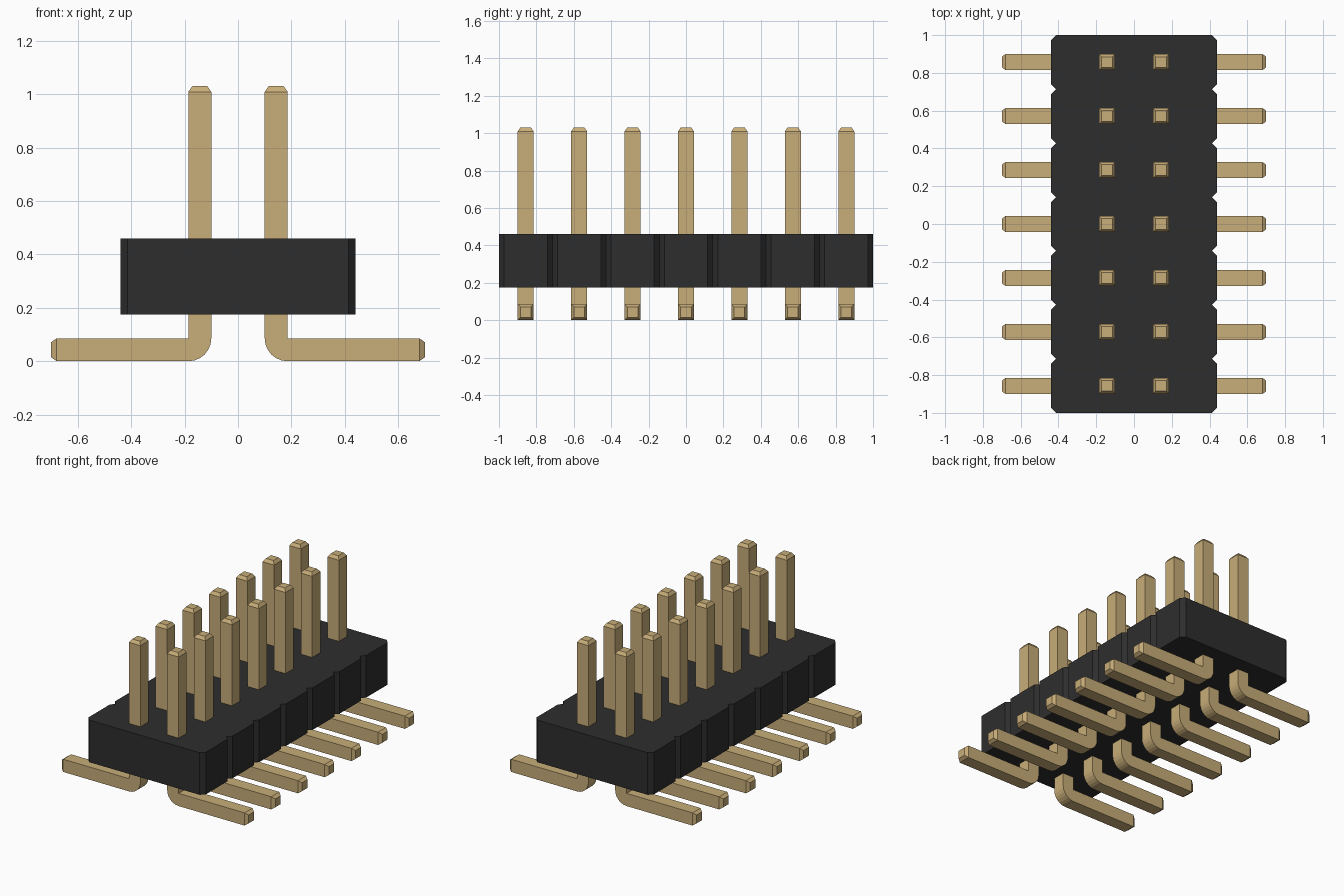
import bpy, bmesh, math
from mathutils import Vector

cube = bpy.data.objects.get("Cube")
if cube:
    bpy.data.objects.remove(cube)

ROWS = 7
PITCH = 2 / ROWS
PIN = 0.086          # square pin thickness
INNER, OUTER = 0.1, 0.70
TOP, TIP = 1.03, 0.021
BODY_X, NOTCH = 0.44, 0.027
BODY_Z0, BODY_Z1 = 0.175, 0.46


def material(name, rgb):
    m = bpy.data.materials.new(name)
    m.use_nodes = True
    m.diffuse_color = (*rgb, 1)
    m.node_tree.nodes["Principled BSDF"].inputs["Base Color"].default_value = (*rgb, 1)
    return m


def prism(outline, offset):
    """Closed outline swept along an offset into a solid."""
    bm = bmesh.new()
    face = bm.faces.new([bm.verts.new(p) for p in outline])
    out = bmesh.ops.extrude_face_region(bm, geom=[face])
    verts = [v for v in out["geom"] if isinstance(v, bmesh.types.BMVert)]
    bmesh.ops.translate(bm, verts=verts, vec=offset)
    bmesh.ops.recalc_face_normals(bm, faces=bm.faces)
    return bm


def add_object(name, mesh, mat, location=(0, 0, 0)):
    if not mesh.materials:
        mesh.materials.append(mat)
    obj = bpy.data.objects.new(name, mesh)
    obj.location = location
    bpy.context.collection.objects.link(obj)
    return obj


def finish(bm, name):
    mesh = bpy.data.meshes.new(name)
    bm.to_mesh(mesh)
    bm.free()
    return mesh


black = material("black plastic", (0.027, 0.027, 0.027))
gold = material("dull gold metal", (0.58, 0.42, 0.19))

# Housing: one chamfered segment per row, giving V notches down both sides
right_edge = []
for i in range(ROWS):
    y0, y1 = -1 + i * PITCH, -1 + (i + 1) * PITCH
    if i == 0:
        right_edge.append((BODY_X - NOTCH, y0))
    right_edge += [(BODY_X, y0 + NOTCH), (BODY_X, y1 - NOTCH), (BODY_X - NOTCH, y1)]
outline = right_edge + [(-x, y) for x, y in reversed(right_edge)]
bm = prism([(x, y, BODY_Z0) for x, y in outline], Vector((0, 0, BODY_Z1 - BODY_Z0)))
add_object("housing", finish(bm, "housing"), black)


# Pin: L profile with a rounded heel and tapered tips
def pin_mesh(side):
    corner = INNER + PIN
    heel = [(corner - PIN * math.cos(a), PIN - PIN * math.sin(a))
            for a in (math.radians(15 * k) for k in range(7))]
    profile = [(corner, PIN), (corner, TOP - TIP), (INNER, TOP - TIP)] + heel
    profile += [(OUTER - TIP, 0), (OUTER - TIP, PIN)]
    bm = prism([(side * x, -PIN / 2, z) for x, z in profile], Vector((0, PIN, 0)))
    ends = [f for f in bm.faces
            if f.normal.z > 0.9 and f.calc_center_median().z > 0.9
            or f.normal.x * side > 0.9 and f.calc_center_median().x * side > 0.5]
    for f in ends:
        bmesh.ops.inset_region(bm, faces=[f], thickness=TIP, depth=0)
        bmesh.ops.translate(bm, verts=f.verts, vec=f.normal * TIP)
    return finish(bm, "pin")


for side, label in ((1, "left"), (-1, "right")):
    mesh = pin_mesh(side)
    for i in range(ROWS):
        add_object(f"{label}_pin_{i + 1}", mesh, gold, (0, -1 + (i + 0.5) * PITCH, 0))
